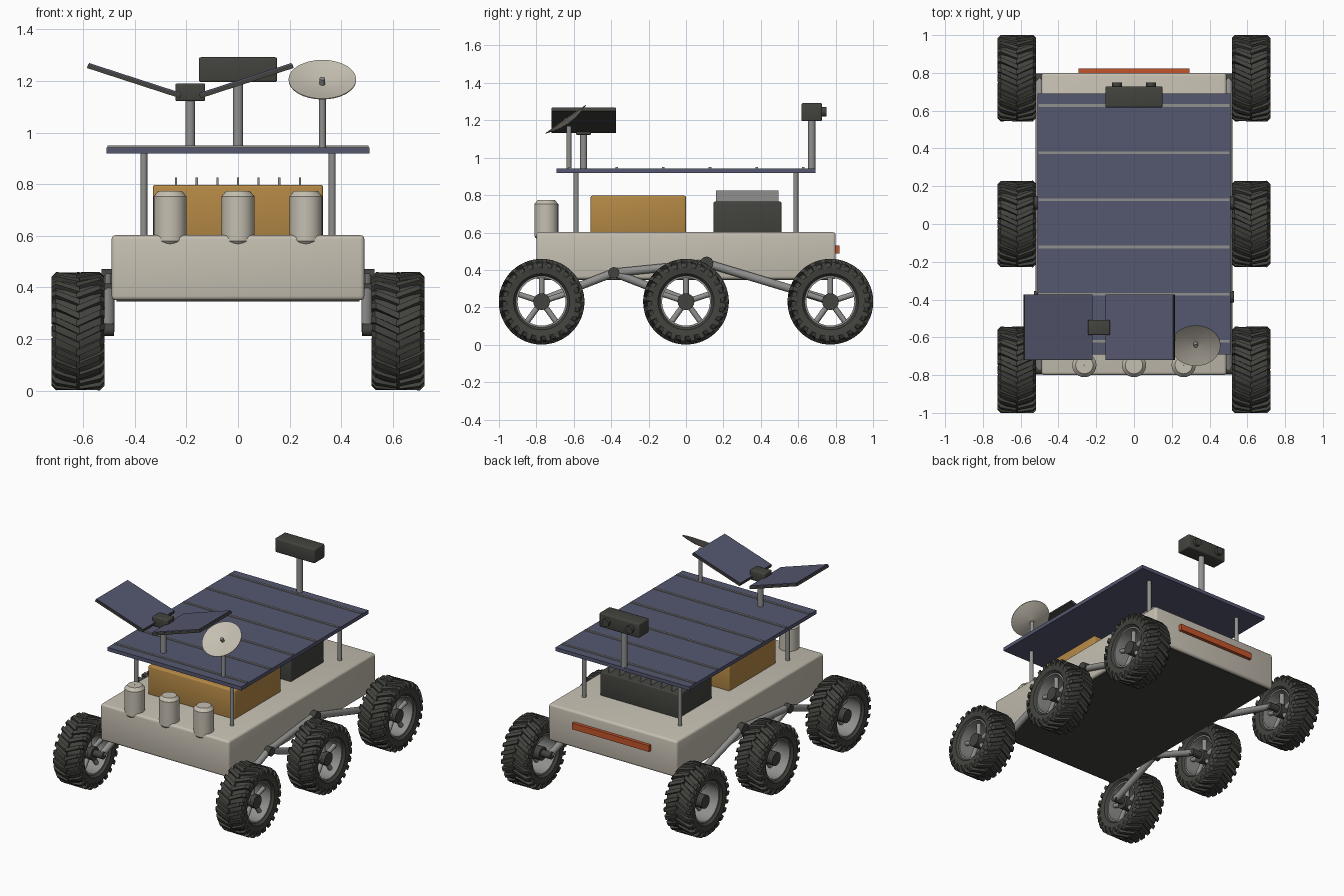
import bpy, bmesh
from math import sin, cos, pi, radians
from mathutils import Vector, Matrix

cube = bpy.data.objects.get("Cube")
if cube:
    bpy.data.objects.remove(cube, do_unlink=True)


def material(name, *rgb):
    m = bpy.data.materials.new(name)
    m.use_nodes = True
    m.diffuse_color = (*rgb, 1)
    bsdf = m.node_tree.nodes["Principled BSDF"]
    bsdf.inputs["Base Color"].default_value = (*rgb, 1)
    bsdf.inputs["Roughness"].default_value = 0.6
    return m


BEIGE = material("warm beige", 0.56, 0.52, 0.44)
DARK = material("dark graphite", 0.055, 0.055, 0.048)
NAVY = material("solar navy", 0.09, 0.095, 0.16)
GOLD = material("gold foil", 0.46, 0.25, 0.06)
GREY = material("metal grey", 0.28, 0.28, 0.275)
ORANGE = material("signal orange", 0.55, 0.09, 0.025)


def finish(name, bm, mats, smooth=True):
    """Turn a bmesh into a named object."""
    bmesh.ops.recalc_face_normals(bm, faces=bm.faces)
    me = bpy.data.meshes.new(name)
    bm.to_mesh(me)
    bm.free()
    for m in mats:
        me.materials.append(m)
    ob = bpy.data.objects.new(name, me)
    bpy.context.collection.objects.link(ob)
    if smooth:
        bpy.ops.object.select_all(action="DESELECT")
        ob.select_set(True)
        bpy.context.view_layer.objects.active = ob
        bpy.ops.object.shade_smooth_by_angle(angle=radians(35))
    return ob


def box(name, lo, hi, mat, bevel=0.0):
    lo, hi = Vector(lo), Vector(hi)
    bm = bmesh.new()
    bmesh.ops.create_cube(bm, size=1, matrix=Matrix.Translation((lo + hi) / 2)
                          @ Matrix.Diagonal((*(hi - lo), 1)))
    if bevel:
        bmesh.ops.bevel(bm, geom=bm.edges[:], offset=bevel, segments=3, profile=0.5, affect="EDGES")
    return finish(name, bm, [mat], bevel > 0)


def add_rod(bm, a, b, r, sides=20, index=0):
    a, b = Vector(a), Vector(b)
    rot = (b - a).to_track_quat("Z", "Y").to_matrix().to_4x4()
    made = bmesh.ops.create_cone(bm, cap_ends=True, segments=sides, radius1=r, radius2=r,
                                 depth=(b - a).length, matrix=Matrix.Translation((a + b) / 2) @ rot)
    for f in {f for v in made["verts"] for f in v.link_faces}:
        f.material_index = index


def rod(name, a, b, r, mat, sides=20):
    bm = bmesh.new()
    add_rod(bm, a, b, r, sides)
    return finish(name, bm, [mat])


def add_lathe(bm, profile, steps, axis, closed=False, index=0):
    """Spin (position, radius) pairs about the x or z axis."""
    rings = []
    for i in range(steps):
        t = 2 * pi * i / steps
        rings.append([bm.verts.new((p, r * sin(t), r * cos(t)) if axis == "X" else
                                   (r * cos(t), r * sin(t), p)) for p, r in profile])
    n = len(profile)
    for i in range(steps):
        a, b = rings[i], rings[(i + 1) % steps]
        for j in range(n if closed else n - 1):
            k = (j + 1) % n
            bm.faces.new((a[j], a[k], b[k], b[j])).material_index = index


# Wheel: tyre, chevron lugs, rim, spokes and hub share one mesh
def build_wheel():
    bm = bmesh.new()
    half = [(0.078, 0.136), (0.095, 0.15), (0.1, 0.185), (0.088, 0.207), (0.05, 0.215)]
    add_lathe(bm, half + [(-x, r) for x, r in reversed(half)], 48, "X", True)
    lugs = 24
    for s in (-1, 1):
        for i in range(lugs):
            t0 = 2 * pi * (i + (0.5 if s > 0 else 0)) / lugs
            rows = []
            for x, top, base, lag in ((-0.006, 0.229, 0.205, 0), (0.085, 0.229, 0.195, 0.19),
                                      (0.102, 0.212, 0.18, 0.22)):
                row = []
                for r, w in ((base, 0.07), (top, 0.055), (top, -0.055), (base, -0.07)):
                    t = t0 + lag + w
                    row.append(bm.verts.new((s * x, r * sin(t), r * cos(t))))
                rows.append(row)
            for a, b in zip(rows, rows[1:]):
                for j in range(4):
                    k = (j + 1) % 4
                    bm.faces.new((a[j], a[k], b[k], b[j]))
            bm.faces.new(rows[0])
            bm.faces.new(rows[-1])
    add_lathe(bm, [(-0.08, 0.14), (-0.08, 0.128), (0.08, 0.128), (0.08, 0.14)], 40, "X", True, 1)
    for i in range(5):
        t = 2 * pi * i / 5
        add_rod(bm, (0.03, 0.02 * sin(t), 0.02 * cos(t)), (0.03, 0.132 * sin(t), 0.132 * cos(t)), 0.015, 12, 1)
    add_rod(bm, (-0.07, 0, 0), (0.07, 0, 0), 0.045, 16)
    return finish("wheel", bm, [DARK, GREY])


wheel = build_wheel()
places = [(x, y, 0.23) for x in (-0.62, 0.62) for y in (-0.772, 0, 0.772)]
for n, place in enumerate(places):
    ob = wheel if n == 0 else wheel.copy()
    if n:
        bpy.context.collection.objects.link(ob)
    ob.name = ("right" if place[0] < 0 else "left") + "_wheel_" + ("front", "middle", "rear")[n % 3]
    ob.location = place

# Suspension: rocker and bogie arms on each side
for s, side in ((-1, "right"), (1, "left")):
    x = 0.5 * s
    front, mid, rear = [(x, y, 0.235) for y in (-0.772, 0, 0.772)]
    bogie, pivot = (x, -0.386, 0.385), (x, 0.11, 0.435)
    for name, a, b in (("front_arm", front, bogie), ("middle_arm", mid, bogie),
                       ("rocker_front", bogie, pivot), ("rocker_rear", pivot, rear)):
        rod(f"{side}_{name}", a, b, 0.022, GREY)
    for name, p, r in (("bogie_joint", bogie, 0.03), ("rocker_joint", pivot, 0.036)):
        rod(f"{side}_{name}", (x - 0.03, *p[1:]), (x + 0.03, *p[1:]), r, DARK)
    for name, p in (("front", front), ("middle", mid), ("rear", rear)):
        rod(f"{side}_{name}_axle", (x - 0.02 * s, *p[1:]), (0.62 * s, *p[1:]), 0.024, DARK)

# Chassis
box("chassis", (-0.49, -0.8, 0.35), (0.49, 0.8, 0.602), BEIGE, 0.016)
box("belly_plate", (-0.47, -0.78, 0.346), (0.47, 0.78, 0.354), DARK)
box("rear_light_bar", (-0.293, 0.79, 0.487), (0.293, 0.822, 0.53), ORANGE)

# Equipment on the chassis
box("foil_box", (-0.33, -0.51, 0.595), (0.33, 0.0, 0.797), GOLD, 0.01)
box("radiator_box", (-0.3, 0.147, 0.595), (0.3, 0.51, 0.765), DARK, 0.008)
for i in range(-3, 4):
    box(f"radiator_fin_{i + 4}", (i * 0.08 - 0.004, 0.16, 0.755), (i * 0.08 + 0.004, 0.495, 0.825), GREY)
for i in (-1, 0, 1):
    bm = bmesh.new()
    add_lathe(bm, [(0.565, 0.001), (0.565, 0.05), (0.58, 0.064), (0.752, 0.064), (0.773, 0.046), (0.773, 0.001)], 28, "Z")
    finish(f"canister_{i + 2}", bm, [BEIGE]).location = (i * 0.263, -0.747, 0)

# Solar deck on four posts
box("solar_deck", (-0.51, -0.692, 0.918), (0.51, 0.692, 0.943), NAVY)
for i in range(6):
    y = 0.627 - 0.2495 * i
    box(f"deck_strip_{i + 1}", (-0.505, y - 0.007, 0.94), (0.505, y + 0.007, 0.949), GREY)
for x in (-0.365, 0.365):
    for y in (-0.587, 0.587):
        rod("deck_post", (x, y, 0.59), (x, y, 0.93), 0.0135, GREY, 16)

# Folding panel pair on a mast
rod("panel_mast", (-0.185, -0.548, 0.93), (-0.185, -0.548, 1.13), 0.019, GREY)
box("panel_hinge_block", (-0.243, -0.588, 1.122), (-0.127, -0.508, 1.19), DARK, 0.007)
for s, side in ((-1, "right"), (1, "left")):
    frame = box(f"{side}_panel_frame", (-0.19, -0.173, -0.01), (0.19, 0.173, 0.006), DARK)
    cells = box(f"{side}_panel_cells", (-0.187, -0.17, 0.004), (0.187, 0.17, 0.011), NAVY)
    for ob in (frame, cells):
        ob.location = (-0.185 + 0.217 * s, -0.547, 1.201)
        ob.rotation_euler = (0, -s * radians(18), 0)

# Dish antenna
rod("dish_mast", (0.327, -0.626, 0.93), (0.327, -0.626, 1.17), 0.0135, GREY, 16)
bm = bmesh.new()
add_lathe(bm, [(-0.022, 0.001), (-0.017, 0.05), (-0.005, 0.1), (0.004, 0.131), (0.008, 0.131),
               (0.0, 0.1), (-0.011, 0.05), (-0.015, 0.001)], 32, "Z")
add_rod(bm, (0, 0, -0.02), (0, 0, 0.012), 0.011, 12, 1)
dish = finish("dish", bm, [BEIGE, GREY])
dish.location = (0.327, -0.64, 1.2)
dish.rotation_euler = (radians(35), 0, 0)

# Camera head on the rear mast
rod("camera_mast", (0, 0.672, 0.93), (0, 0.672, 1.21), 0.02, GREY)
box("camera_head", (-0.152, 0.617, 1.195), (0.152, 0.728, 1.292), DARK, 0.009)
for x in (-0.09, 0.09):
    rod("camera_lens", (x, 0.71, 1.245), (x, 0.75, 1.245), 0.026, DARK)
